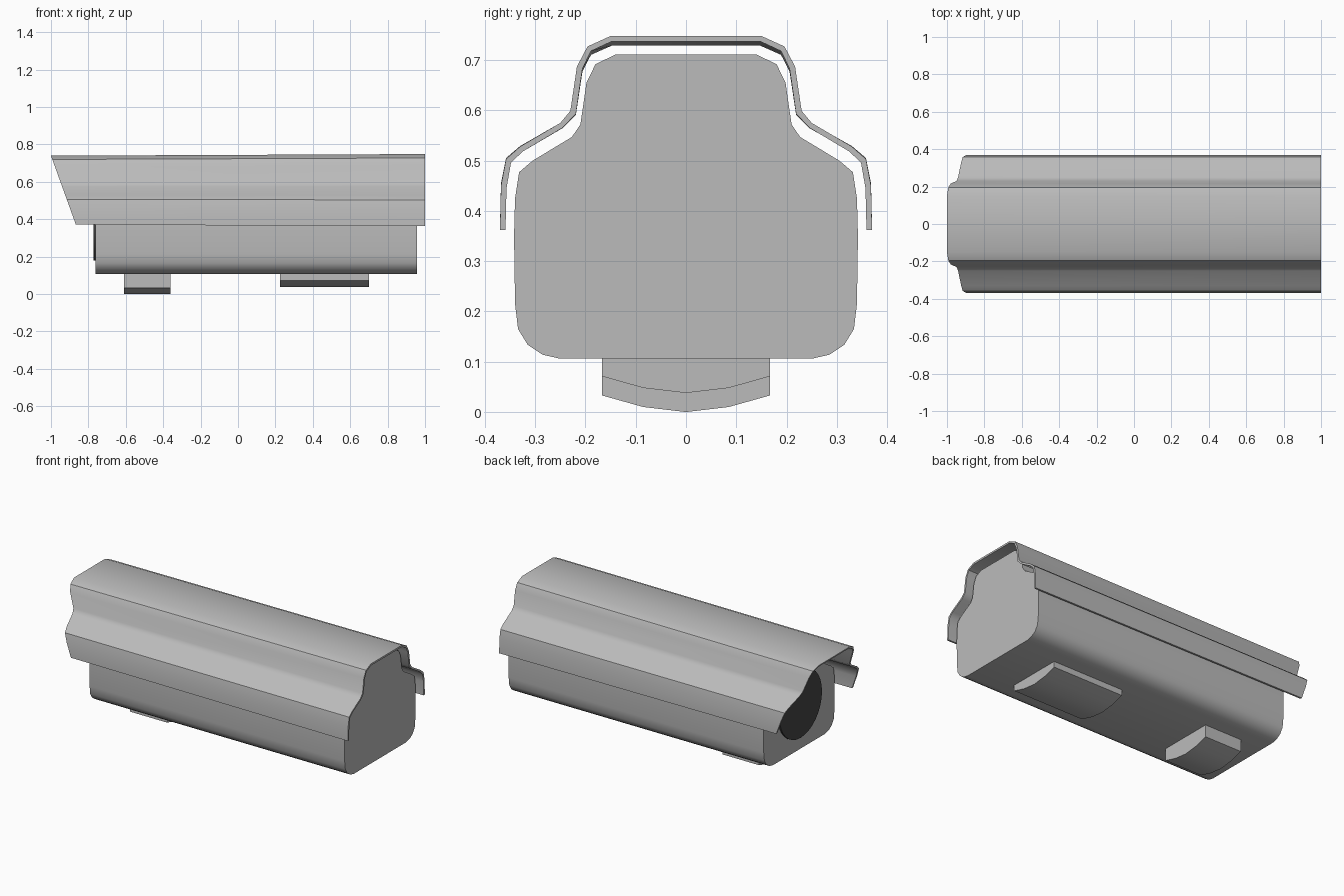
import bpy, bmesh, math
from mathutils import Matrix

if "Cube" in bpy.data.objects:
    bpy.data.objects.remove(bpy.data.objects["Cube"])


def material(name, value):
    m = bpy.data.materials.new(name)
    m.diffuse_color = (value, value, value, 1)
    m.use_nodes = True
    m.node_tree.nodes["Principled BSDF"].inputs["Base Color"].default_value = m.diffuse_color
    return m


GREY = material("grey metal", 0.5)
BLACK = material("dark glass", 0.06)


def finish(bm, name, mat, angle):
    bmesh.ops.recalc_face_normals(bm, faces=bm.faces)
    me = bpy.data.meshes.new(name)
    bm.to_mesh(me)
    bm.free()
    me.materials.append(mat)
    ob = bpy.data.objects.new(name, me)
    bpy.context.collection.objects.link(ob)
    bpy.ops.object.select_all(action='DESELECT')
    ob.select_set(True)
    bpy.context.view_layer.objects.active = ob
    bpy.ops.object.shade_smooth_by_angle(angle=math.radians(angle))
    return ob


def mirrored(half):
    """Points with y > 0, top to bottom, plus their mirror image bottom to top."""
    return half + [(-y, z) for y, z in reversed(half) if y > 0]


def extrude(name, loop, near, far, angle=37):
    """Join two copies of a (y, z) loop; near and far map a point to 3D."""
    bm = bmesh.new()
    a = [bm.verts.new(near(y, z)) for y, z in loop]
    b = [bm.verts.new(far(y, z)) for y, z in loop]
    n = len(loop)
    for i in range(n):
        j = (i + 1) % n
        bm.faces.new((a[i], a[j], b[j], b[i]))
    bm.faces.new(a)
    bm.faces.new(b[::-1])
    return finish(bm, name, GREY, angle)


def prism(name, half, x0, x1, angle=40):
    return extrude(name, mirrored(half), lambda y, z: (x0, y, z),
                   lambda y, z: (x1, y, z), angle)


# camera housing
prism("housing", [(0.14, 0.711), (0.18, 0.692), (0.198, 0.655), (0.21, 0.572),
                  (0.227, 0.547), (0.305, 0.5), (0.332, 0.477), (0.34, 0.425),
                  (0.342, 0.35), (0.34, 0.215), (0.334, 0.165), (0.315, 0.134),
                  (0.285, 0.114), (0.25, 0.106)], -0.762, 0.957)

# sun shield: thin folded sheet, slanted at the lens end and slightly tapered
outer = [(0.15, 0.748), (0.196, 0.727), (0.217, 0.687), (0.23, 0.599),
         (0.25, 0.575), (0.33, 0.528), (0.358, 0.503), (0.368, 0.45), (0.37, 0.362)]
inner = [(0.148, 0.737), (0.189, 0.718), (0.206, 0.683), (0.219, 0.593),
         (0.246, 0.565), (0.325, 0.518), (0.348, 0.496), (0.357, 0.445), (0.359, 0.362)]
left_outer = [(-y, z) for y, z in reversed(outer)]
left_inner = [(-y, z) for y, z in inner]
shield_loop = outer + inner[::-1] + left_inner + left_outer
extrude("sun_shield", shield_loop,
        lambda y, z: (-1 + 0.345 * (0.748 - z), y, 0.55 + (z - 0.55) * 0.955),
        lambda y, z: (1, y, z))

# round lens window on the slanted end
bm = bmesh.new()
bmesh.ops.create_cone(bm, cap_ends=True, segments=32, radius1=0.205, radius2=0.205,
                      depth=0.012,
                      matrix=Matrix.Translation((-0.767, 0, 0.385))
                      @ Matrix.Rotation(math.pi / 2, 4, 'Y'))
finish(bm, "lens_window", BLACK, 30)

# mounting feet with curved undersides
for name, x0, x1, low in (("front_foot", -0.61, -0.362, 0.0),
                          ("rear_foot", 0.225, 0.70, 0.038)):
    prism(name, [(0.167, 0.108), (0.167, low + 0.033), (0.085, low + 0.01), (0, low)],
          x0, x1, 30)
